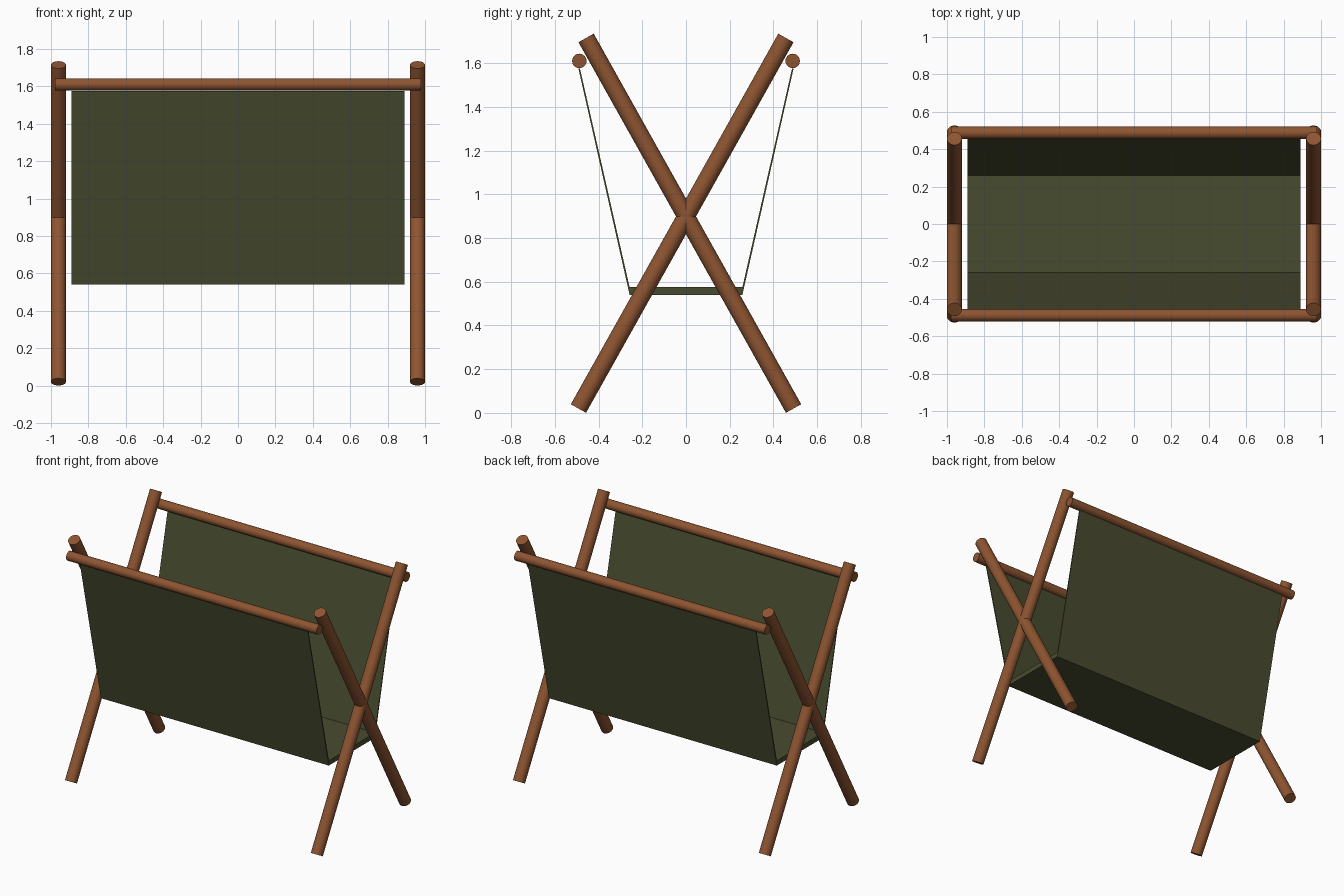
import bpy
import bmesh
from mathutils import Vector

cube = bpy.data.objects.get("Cube")
if cube:
    bpy.data.objects.remove(cube, do_unlink=True)


def make_material(name, rgb):
    mat = bpy.data.materials.new(name)
    mat.use_nodes = True
    color = (*rgb, 1.0)
    mat.diffuse_color = color
    bsdf = mat.node_tree.nodes["Principled BSDF"]
    bsdf.inputs["Base Color"].default_value = color
    bsdf.inputs["Roughness"].default_value = 0.8
    return mat


wood = make_material("warm brown wood", (0.27, 0.09, 0.031))
canvas = make_material("olive canvas", (0.066, 0.072, 0.03))


def add_rod(name, start, end, radius):
    """Round wooden rod with flat ends between two points."""
    start, end = Vector(start), Vector(end)
    axis = end - start
    bpy.ops.mesh.primitive_cylinder_add(
        vertices=24, radius=radius, depth=axis.length, location=(start + end) / 2)
    rod = bpy.context.object
    rod.name = name
    rod.rotation_euler = axis.to_track_quat("Z", "Y").to_euler()
    rod.data.materials.append(wood)
    bpy.ops.object.shade_smooth_by_angle()


# Crossed legs at both ends
for side, x in (("left", 0.96), ("right", -0.96)):
    for foot, s in (("front", -1), ("back", 1)):
        add_rod(f"{side}_{foot}_leg", (x, s * 0.492, 0.02), (x, -s * 0.457, 1.715), 0.04)

# Long rails resting outside the leg tops
for name, y in (("front_rail", -0.488), ("back_rail", 0.488)):
    add_rod(name, (-0.978, y, 1.61), (0.978, y, 1.61), 0.033)

# Canvas sling: a thin-walled trough with a thicker floor, swept along x
half = [(0.258, 0.54), (0.492, 1.575), (0.485, 1.575), (0.258, 0.575)]
profile = half + [(-y, z) for y, z in reversed(half)]
half_length = 0.89

bm = bmesh.new()
outline = bm.faces.new([bm.verts.new((-half_length, y, z)) for y, z in profile])
swept = bmesh.ops.extrude_face_region(bm, geom=[outline], use_keep_orig=True)
moved = [v for v in swept["geom"] if isinstance(v, bmesh.types.BMVert)]
bmesh.ops.translate(bm, verts=moved, vec=(2 * half_length, 0, 0))
bmesh.ops.recalc_face_normals(bm, faces=bm.faces)
mesh = bpy.data.meshes.new("canvas_sling")
bm.to_mesh(mesh)
bm.free()
mesh.materials.append(canvas)
sling = bpy.data.objects.new("canvas_sling", mesh)
bpy.context.collection.objects.link(sling)
